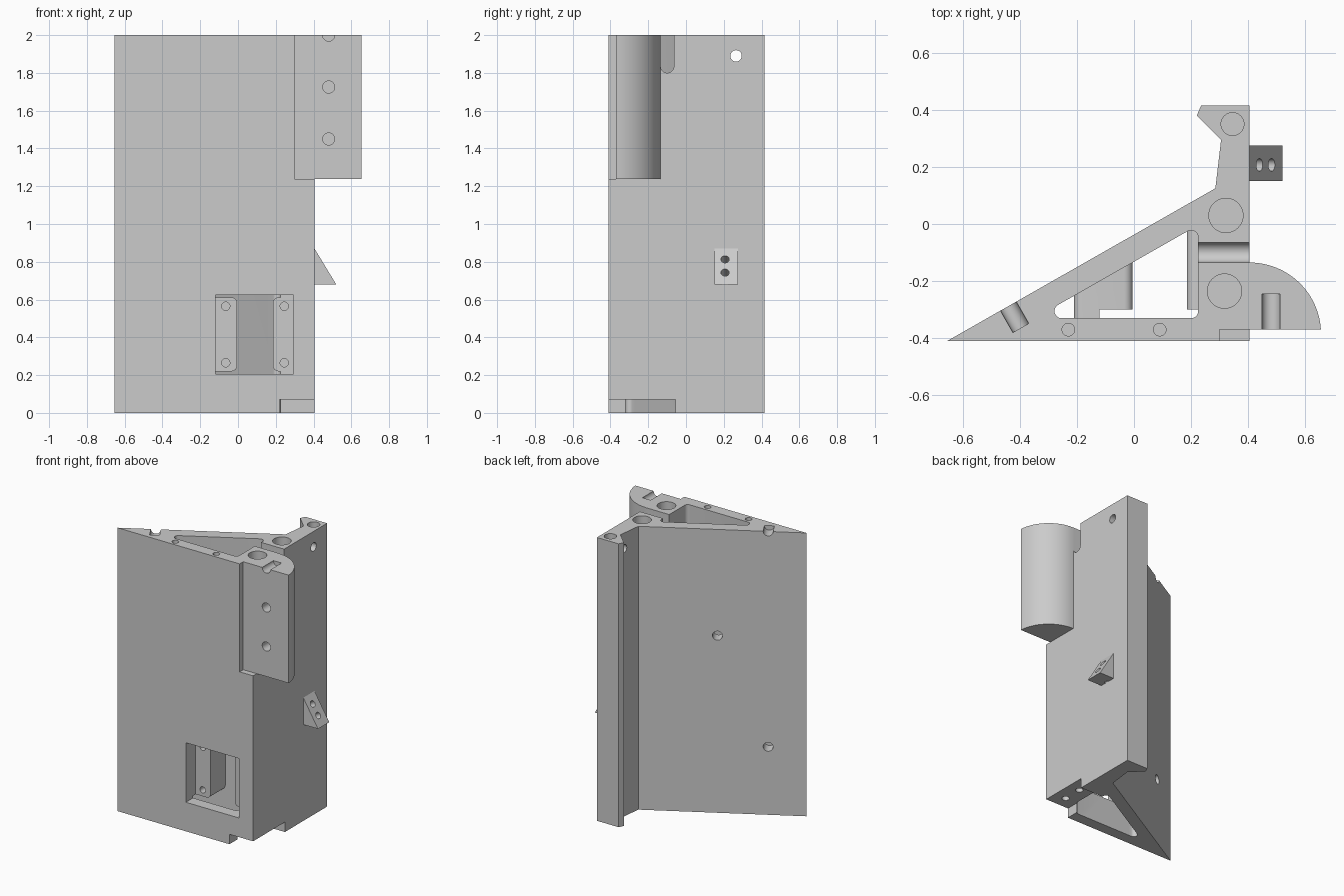
import bpy, bmesh, math
from mathutils import Vector

if "Cube" in bpy.data.objects:
    bpy.data.objects.remove(bpy.data.objects["Cube"])

grey = bpy.data.materials.new("plain grey")
grey.use_nodes = True
grey.diffuse_color = (0.6, 0.6, 0.6, 1)
grey.node_tree.nodes["Principled BSDF"].inputs["Base Color"].default_value = (0.6, 0.6, 0.6, 1)


def finish(name, bm):
    bmesh.ops.recalc_face_normals(bm, faces=bm.faces[:])
    mesh = bpy.data.meshes.new(name)
    bm.to_mesh(mesh)
    bm.free()
    mesh.materials.append(grey)
    ob = bpy.data.objects.new(name, mesh)
    bpy.context.scene.collection.objects.link(ob)
    return ob


def prism(name, pts, axis, lo, hi):
    """Extrude a 2D profile along an axis."""
    place = {"x": lambda a, b, t: (t, a, b),
             "y": lambda a, b, t: (a, t, b),
             "z": lambda a, b, t: (a, b, t)}[axis]
    bm = bmesh.new()
    face = bm.faces.new([bm.verts.new(place(a, b, lo)) for a, b in pts])
    ext = bmesh.ops.extrude_face_region(bm, geom=[face])
    move = Vector(place(0, 0, hi - lo))
    bmesh.ops.translate(bm, vec=move, verts=[g for g in ext["geom"] if isinstance(g, bmesh.types.BMVert)])
    return finish(name, bm)


def rect(x0, x1, y0, y1):
    return [(x0, y0), (x1, y0), (x1, y1), (x0, y1)]


def rounded(pts, r, steps=8):
    """Fillet every corner of a convex counter-clockwise profile."""
    out = []
    for i, p in enumerate(pts):
        p = Vector(p)
        u = (Vector(pts[i - 1]) - p).normalized()
        v = (Vector(pts[(i + 1) % len(pts)]) - p).normalized()
        half = u.angle(v) / 2
        centre = p + (u + v).normalized() * r / math.sin(half)
        start = p + u * r / math.tan(half) - centre
        turn = math.pi - 2 * half
        for k in range(steps + 1):
            a = turn * k / steps
            out.append((centre.x + start.x * math.cos(a) - start.y * math.sin(a),
                        centre.y + start.x * math.sin(a) + start.y * math.cos(a)))
    return out


def boolean(target, tool, op="DIFFERENCE"):
    mod = target.modifiers.new("join", "BOOLEAN")
    mod.object, mod.operation, mod.solver = tool, op, "EXACT"
    deps = bpy.context.evaluated_depsgraph_get()
    deps.update()
    mesh = bpy.data.meshes.new_from_object(target.evaluated_get(deps))
    target.modifiers.clear()
    target.data = mesh
    bpy.data.objects.remove(tool)


def drill(target, start, direction, r, depth, lead=0.05):
    """Blind round hole from a surface point inwards."""
    d = Vector(direction).normalized()
    bm = bmesh.new()
    bmesh.ops.create_cone(bm, cap_ends=True, segments=40, radius1=r, radius2=r, depth=depth + lead)
    bm.transform(d.to_track_quat("Z", "Y").to_matrix().to_4x4())
    bmesh.ops.translate(bm, vec=Vector(start) + d * (depth - lead) / 2, verts=bm.verts[:])
    boolean(target, finish("drill", bm))


# Main body with a sloping back wall and a rear fin
outline = [(-0.655, -0.41), (0.405, -0.41), (0.405, 0.415), (0.235, 0.415),
           (0.22, 0.38), (0.305, 0.295), (0.285, 0.125)]
body = prism("bracket_body", outline, "z", 0, 2)

# Front recess beside the curved lobe
boolean(body, prism("recess", rect(0.3, 0.5, -0.5, -0.37), "z", 1.238, 2.1))

# Curved lobe on the upper side
cx, cy, rad = 0.405, -0.385, 0.25
first = math.asin(0.015 / rad)
arc = [first + (math.pi / 2 - first) * i / 24 for i in range(25)]
lobe = [(0.36, -0.37)] + [(cx + rad * math.cos(a), cy + rad * math.sin(a)) for a in arc] + [(0.36, -0.135)]
boolean(body, prism("lobe", lobe, "z", 1.238, 2), "UNION")

# Wedge on the side
wedge = [(0.38, 0.68), (0.52, 0.68), (0.405, 0.87), (0.38, 0.87)]
boolean(body, prism("wedge", wedge, "y", 0.15, 0.275), "UNION")

# Triangular shaft, leaving two mounting blocks inside
shaft = prism("shaft", rounded([(-0.348, -0.33), (0.225, -0.33), (0.225, -0.004)], 0.025), "z", -0.1, 2.1)
for x0, x1 in ((-0.21, -0.005), (0.185, 0.4)):
    boolean(shaft, prism("block", rounded(rect(x0, x1, 0.22, 0.612), 0.03), "y", -0.6, 0.3))
boolean(body, shaft)

# Front window pocket, bottom notch and round-ended cable slot
boolean(body, prism("window", rect(-0.12, 0.295, 0.205, 0.625), "y", -0.5, -0.3))
boolean(body, prism("notch", rect(0.22, 0.5, -0.5, -0.055), "z", -0.1, 0.07))
slot = rounded(rect(-0.134, -0.064, 1.8, 2.2), 0.0349, 12)
boolean(body, prism("slot", slot, "x", 0.2, 0.45))

# Holes in the top
for x, y, r, depth in ((0.345, 0.35, 0.04, 0.3), (0.322, 0.03, 0.06, 0.3), (0.317, -0.235, 0.06, 0.3),
                       (-0.23, -0.37, 0.022, 0.2), (0.09, -0.37, 0.022, 0.2)):
    drill(body, (x, y, 2), (0, 0, -1), r, depth)

# Holes in the notch ceiling
for y in (-0.32, -0.18):
    drill(body, (0.315, y, 0.07), (0, 0, 1), 0.025, 0.15)

# Holes in the front of the lobe
for z in (2, 1.725, 1.45):
    drill(body, (0.48, -0.37, z), (0, 1, 0), 0.032, 0.125)

# Screw holes in the mounting blocks
for x in (-0.065, 0.245):
    for z in (0.265, 0.565):
        drill(body, (x, -0.3, z), (0, 1, 0), 0.022, 0.1)

# Holes in the sloping back wall
slope = 0.535 / 0.94
for x, z in ((-0.44, 2), (-0.157, 1.25), (-0.44, 0.48)):
    drill(body, (x, -0.41 + slope * (x + 0.655), z), (slope, -1, 0), 0.032, 0.088)

# Through hole in the fin, and holes in the wedge face
drill(body, (0.405, 0.265, 1.89), (-1, 0, 0), 0.03, 0.2)
for x, z in ((0.4395, 0.813), (0.482, 0.743)):
    drill(body, (x, 0.207, z), (-0.19, 0, -0.115), 0.022, 0.1)

# Keep flat faces flat and hole walls smooth
bpy.ops.object.select_all(action="DESELECT")
body.select_set(True)
bpy.context.view_layer.objects.active = body
bpy.ops.object.shade_smooth_by_angle(angle=math.radians(25))
